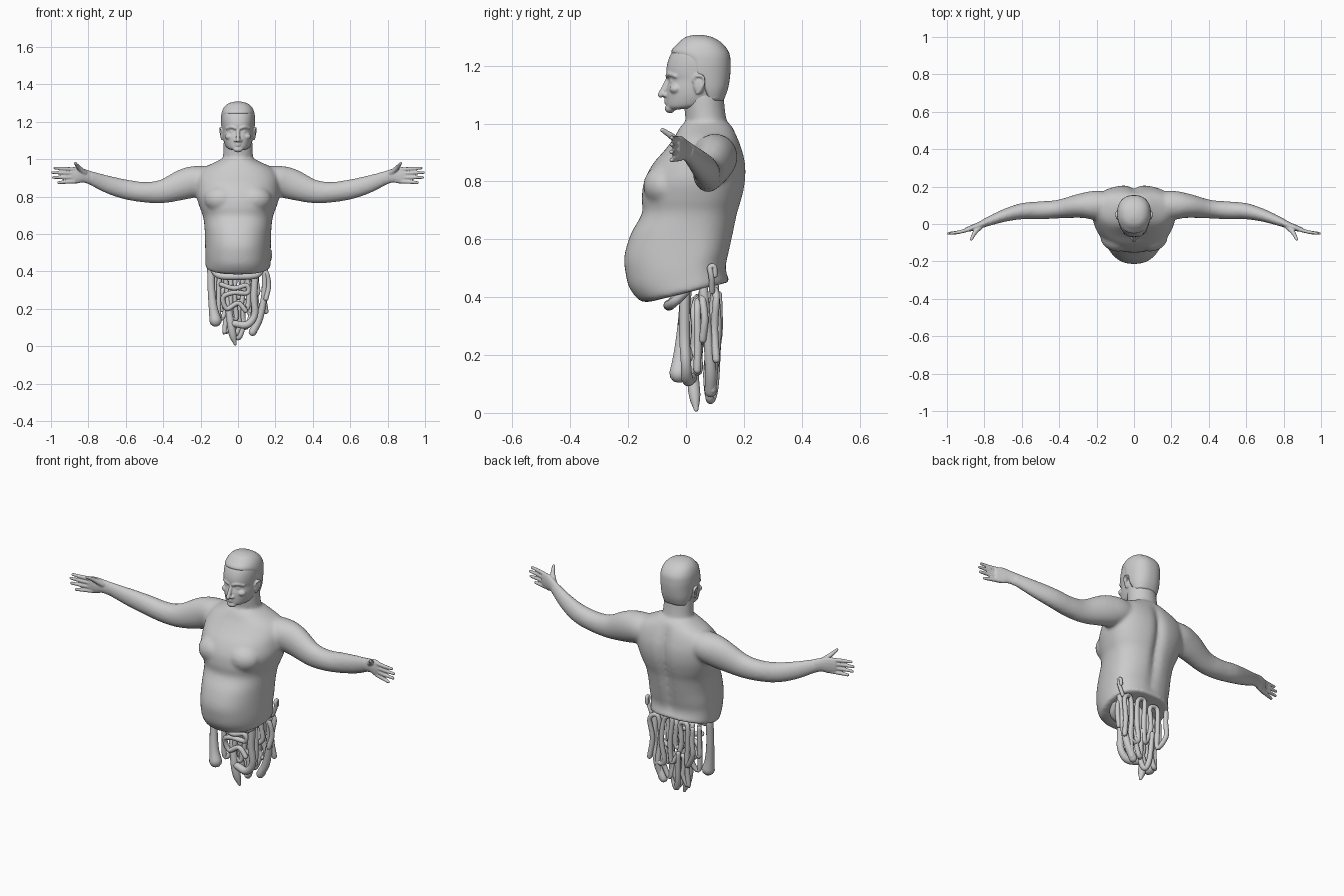
import bpy, bmesh, random
from math import sin, cos, pi, exp, copysign
from mathutils import Vector, Matrix

random.seed(4)


def spline(rows, steps=5):
    """Catmull-Rom interpolation of rows of any width."""
    p = [Vector(r) for r in rows]
    p = [p[0] * 2 - p[1]] + p + [p[-1] * 2 - p[-2]]
    out = []
    for a, b, c, d in zip(p, p[1:], p[2:], p[3:]):
        for k in range(steps):
            t = k / steps
            out.append((b * 2 + (c - a) * t + (a * 2 - b * 5 + c * 4 - d) * t**2
                        + (b * 3 - a - c * 3 + d) * t**3) * 0.5)
    return out + [p[-2]]


def skin(bm, rings):
    vs = [[bm.verts.new(co) for co in r] for r in rings]
    n = len(vs[0])
    for r, q in zip(vs, vs[1:]):
        for i in range(n):
            bm.faces.new((r[i], r[(i + 1) % n], q[(i + 1) % n], q[i]))
    bm.faces.new(vs[0])
    bm.faces.new(vs[-1])


def ring(z, tilt, hw, yf, yb, yc=0.03, groove=0.0, e=0.85, n=64):
    """Horizontal body section with separate front and back depth."""
    pts = []
    for i in range(n):
        c, s = cos(2 * pi * i / n), sin(2 * pi * i / n)
        x = hw * copysign(abs(c)**e, c)
        y = yc + (yb - yc) * abs(s)**e if s > 0 else yc - (yc - yf) * abs(s)
        if s > 0:
            y -= groove * exp(-(x / 0.025)**2)
        pts.append((x, y, z + tilt * y))
    return pts


def tube(bm, rows, steps=5, n=14):
    """Round-ended tube; each row is x, y, z, radius[, vertical radius]."""
    pts = spline([tuple(r) if len(r) == 5 else (*r, r[3]) for r in rows], steps)
    cen = [Vector(p[:3]) for p in pts]
    rad = [(p[3], p[4]) for p in pts]
    for end in (0, -1):
        d = (cen[0] - cen[1] if end == 0 else cen[-1] - cen[-2]).normalized()
        c, r = cen[end], rad[end]
        for off, sc in ((0.5, 0.87), (0.87, 0.5), (0.98, 0.12)):
            i = 0 if end == 0 else len(cen)
            cen.insert(i, c + d * min(r) * off)
            rad.insert(i, (r[0] * sc, r[1] * sc))
    rings, nrm = [], None
    for i, c in enumerate(cen):
        t = (cen[min(i + 1, len(cen) - 1)] - cen[max(i - 1, 0)]).normalized()
        if nrm is None:
            nrm = Vector((1, 0, 0)) if abs(t.z) > 0.8 else t.cross(Vector((0, 0, 1)))
        nrm = (nrm - t * nrm.dot(t)).normalized()
        b = t.cross(nrm)
        rings.append([c + nrm * rad[i][0] * cos(2 * pi * k / n)
                      + b * rad[i][1] * sin(2 * pi * k / n) for k in range(n)])
    skin(bm, rings)


def ball(bm, loc, size):
    bmesh.ops.create_uvsphere(bm, u_segments=24, v_segments=14, radius=1,
                              matrix=Matrix.Translation(loc) @ Matrix.Diagonal((*size, 1)))


def finish(bm, name, voxel=0, smooth=0):
    bmesh.ops.recalc_face_normals(bm, faces=bm.faces)
    for f in bm.faces:
        f.smooth = True
    me = bpy.data.meshes.new(name)
    bm.to_mesh(me)
    bm.free()
    ob = bpy.data.objects.new(name, me)
    bpy.context.collection.objects.link(ob)
    if voxel:
        m = ob.modifiers.new("Blend", 'REMESH')
        m.mode, m.voxel_size, m.use_smooth_shade = 'VOXEL', voxel, True
        m = ob.modifiers.new("Soften", 'SMOOTH')
        m.factor, m.iterations = 0.5, smooth
    return ob


# Torso, neck and arms blended into one skin
bm = bmesh.new()
torso = [  # z, tilt, half width, front, back, middle, spine groove
    (0.415, 0.25, 0.17, -0.125, 0.152, 0.02, 0), (0.425, 0.24, 0.174, -0.158, 0.15, 0.02, 0),
    (0.46, 0.15, 0.174, -0.195, 0.142, 0.02, 0.003), (0.50, 0.08, 0.175, -0.209, 0.140, 0.02, 0.006),
    (0.55, 0.03, 0.176, -0.213, 0.150, 0.03, 0.01), (0.62, 0, 0.178, -0.19, 0.165, 0.03, 0.015),
    (0.69, 0, 0.186, -0.152, 0.180, 0.04, 0.02), (0.74, 0, 0.204, -0.153, 0.195, 0.05, 0.022),
    (0.80, 0, 0.222, -0.145, 0.207, 0.06, 0.022), (0.86, 0, 0.225, -0.115, 0.207, 0.08, 0.02),
    (0.91, 0, 0.22, -0.072, 0.195, 0.09, 0.015), (0.95, 0, 0.19, -0.042, 0.18, 0.09, 0.008),
    (0.98, 0, 0.13, -0.025, 0.165, 0.08, 0), (1.0, 0, 0.09, -0.012, 0.15, 0.08, 0)]
skin(bm, [ring(*r) for r in spline(torso, 4)])
tube(bm, [(0, 0.085, 0.93, 0.09, 0.07), (0, 0.068, 1.02, 0.08, 0.07), (0, 0.06, 1.1, 0.077, 0.07)], n=32)
for s in (-1, 1):
    ball(bm, (s * 0.085, -0.07, 0.785), (0.095, 0.078, 0.075))
    arm = [(0.1, 0.1, 0.885, 0.065, 0.07), (0.2, 0.1, 0.885, 0.078, 0.08), (0.28, 0.098, 0.868, 0.066, 0.083),
           (0.4, 0.08, 0.828, 0.05, 0.064), (0.5, 0.073, 0.823, 0.048, 0.055), (0.6, 0.068, 0.838, 0.043, 0.053),
           (0.7, 0.043, 0.866, 0.033, 0.047), (0.8, 0.005, 0.905, 0.022, 0.035)]
    tube(bm, [(s * r[0], *r[1:]) for r in arm], n=32)
finish(bm, "torso_and_arms", 0.009, 8)

# Hands with fingers and thumb
for s, side in ((-1, "right"), (1, "left")):
    bm = bmesh.new()
    parts = [[(0.77, 0.018, 0.893, 0.023, 0.036), (0.82, -0.005, 0.91, 0.019, 0.036),
              (0.86, -0.02, 0.914, 0.017, 0.045), (0.895, -0.03, 0.913, 0.012, 0.042)],
             [(0.82, -0.012, 0.925, 0.016), (0.85, -0.045, 0.953, 0.012), (0.87, -0.082, 0.978, 0.008)]]
    for zb, xt, zt in ((0.945, 0.98, 0.952), (0.924, 0.992, 0.928), (0.902, 0.988, 0.902), (0.88, 0.96, 0.874)):
        parts.append([(0.875, -0.027, zb, 0.011), (0.93, -0.042, (zb + zt) / 2, 0.0095),
                      (xt, -0.05, zt, 0.0075)])
    for p in parts:
        tube(bm, [(s * r[0], *r[1:]) for r in p])
    finish(bm, side + "_hand", 0.004, 2)

# Head with facial features
bm = bmesh.new()
head = [  # z, tilt, half width, front, back, middle
    (1.052, 0.12, 0.045, -0.05, 0.06, 0.02), (1.062, 0.08, 0.062, -0.066, 0.10, 0.03),
    (1.09, 0.03, 0.075, -0.068, 0.128, 0.04), (1.12, 0, 0.081, -0.067, 0.14, 0.045),
    (1.15, 0, 0.084, -0.060, 0.146, 0.05), (1.175, 0, 0.086, -0.068, 0.149, 0.05),
    (1.21, 0, 0.088, -0.064, 0.149, 0.05), (1.245, 0, 0.085, -0.05, 0.144, 0.05),
    (1.275, 0, 0.071, -0.025, 0.122, 0.05), (1.294, 0, 0.046, 0.0, 0.09, 0.045),
    (1.302, 0, 0.015, 0.03, 0.055, 0.04)]
skin(bm, [ring(*r) for r in spline(head, 4)])
tube(bm, [(0, -0.058, 1.16, 0.009), (0, -0.074, 1.125, 0.010), (0, -0.087, 1.1, 0.011)])
ball(bm, (0, -0.055, 1.052), (0.026, 0.018, 0.016))
for z, w in ((1.082, 0.022), (1.073, 0.018)):
    tube(bm, [(-w, -0.058, z - 0.002, 0.004), (0, -0.07, z, 0.006), (w, -0.058, z - 0.002, 0.004)])
for s in (-1, 1):
    tube(bm, [(s * 0.012, -0.064, 1.165, 0.008), (s * 0.035, -0.056, 1.172, 0.009), (s * 0.06, -0.035, 1.164, 0.007)])
    ball(bm, (s * 0.014, -0.07, 1.099), (0.009, 0.011, 0.008))
    ball(bm, (s * 0.031, -0.043, 1.147), (0.014, 0.014, 0.009))
    ball(bm, (s * 0.045, -0.035, 1.12), (0.025, 0.022, 0.018))
    # Ear: flat lobe with a raised rim
    ball(bm, (s * 0.083, 0.045, 1.135), (0.011, 0.02, 0.032))
    tube(bm, [(s * 0.086, 0.025, 1.145, 0.004), (s * 0.093, 0.035, 1.165, 0.005), (s * 0.096, 0.06, 1.16, 0.005),
              (s * 0.093, 0.06, 1.135, 0.005), (s * 0.086, 0.04, 1.105, 0.005)])
finish(bm, "head", 0.004, 3)

# Close-cropped hair shell
bm = bmesh.new()
hair = [(1.08, 0, 0.068, 0.09, 0.13, 0.08), (1.12, 0, 0.082, 0.07, 0.145, 0.065),
        (1.17, 0, 0.089, 0.02, 0.153, 0.05), (1.21, 0, 0.091, 0.0, 0.154, 0.05),
        (1.245, 0, 0.088, -0.05, 0.149, 0.05), (1.277, 0, 0.075, -0.028, 0.126, 0.05),
        (1.298, 0, 0.05, -0.003, 0.093, 0.045), (1.307, 0, 0.016, 0.028, 0.057, 0.04)]
skin(bm, [ring(*r) for r in spline(hair, 4)])
finish(bm, "hair")

# Large hanging intestines
bm = bmesh.new()
large = [
    [(-0.145, 0.0, 0.42, 0.02), (-0.142, -0.01, 0.3, 0.02), (-0.132, -0.02, 0.2, 0.024), (-0.12, -0.025, 0.137, 0.033)],
    [(-0.14, -0.01, 0.42, 0.016), (-0.1, -0.05, 0.378, 0.018), (0, -0.06, 0.372, 0.018),
     (0.1, -0.045, 0.38, 0.017), (0.13, 0.0, 0.42, 0.015)],
    [(0.095, -0.005, 0.41, 0.018), (0.085, -0.005, 0.27, 0.019), (0.09, 0.0, 0.17, 0.018),
     (0.05, 0.005, 0.115, 0.02), (-0.02, 0.02, 0.12, 0.018)],
    [(0.145, 0.06, 0.43, 0.016), (0.14, 0.075, 0.27, 0.016), (0.115, 0.085, 0.15, 0.02), (0.078, 0.085, 0.075, 0.021)],
    [(-0.06, 0.03, 0.26, 0.014), (-0.04, 0.025, 0.13, 0.02), (-0.028, 0.03, 0.06, 0.02), (-0.015, 0.035, 0.012, 0.008)],
    [(0.15, 0.09, 0.42, 0.01), (0.17, 0.088, 0.47, 0.01), (0.172, 0.083, 0.502, 0.01),
     (0.172, 0.098, 0.505, 0.009), (0.17, 0.1, 0.475, 0.009)]]
for p in large:
    tube(bm, p)
finish(bm, "large_intestine")

# Small intestines: hairpin loops hanging in layers, plus a sideways coil
bm = bmesh.new()
for y, x0, x1, top, low in ((0.035, -0.1, 0.08, 0.4, 0.16), (0.065, -0.12, 0.15, 0.42, 0.24),
                            (0.085, -0.07, 0.09, 0.25, 0.07), (0.105, -0.12, 0.15, 0.43, 0.19)):
    n = 7
    rows = []
    for i in range(n):
        x = x0 + (x1 - x0) * i / (n - 1)
        za, zb = top - random.uniform(0, 0.05), low + random.uniform(-0.02, 0.08)
        w, yy = random.uniform(-0.014, 0.014), y + random.uniform(-0.012, 0.012)
        leg = [(x, yy, za, 0.012), (x + w, yy + w * 0.5, (za + zb) / 2, 0.013), (x, yy, zb, 0.013)]
        rows += leg if i % 2 == 0 else leg[::-1]
    tube(bm, rows)
tube(bm, [(-0.09, -0.01, 0.33, 0.013), (-0.02, -0.015, 0.31, 0.013), (0.045, -0.01, 0.325, 0.013),
          (0.05, -0.005, 0.285, 0.013), (-0.03, -0.01, 0.285, 0.013), (-0.08, 0, 0.26, 0.013),
          (-0.06, 0.01, 0.2, 0.013), (0.0, 0.01, 0.23, 0.013), (0.04, 0.01, 0.19, 0.013)])
tube(bm, [(-0.03, 0.11, 0.25, 0.012), (-0.02, 0.1, 0.1, 0.014), (0.0, 0.085, 0.045, 0.015),
          (0.025, 0.08, 0.1, 0.013), (0.03, 0.1, 0.25, 0.012)])
finish(bm, "small_intestine")
